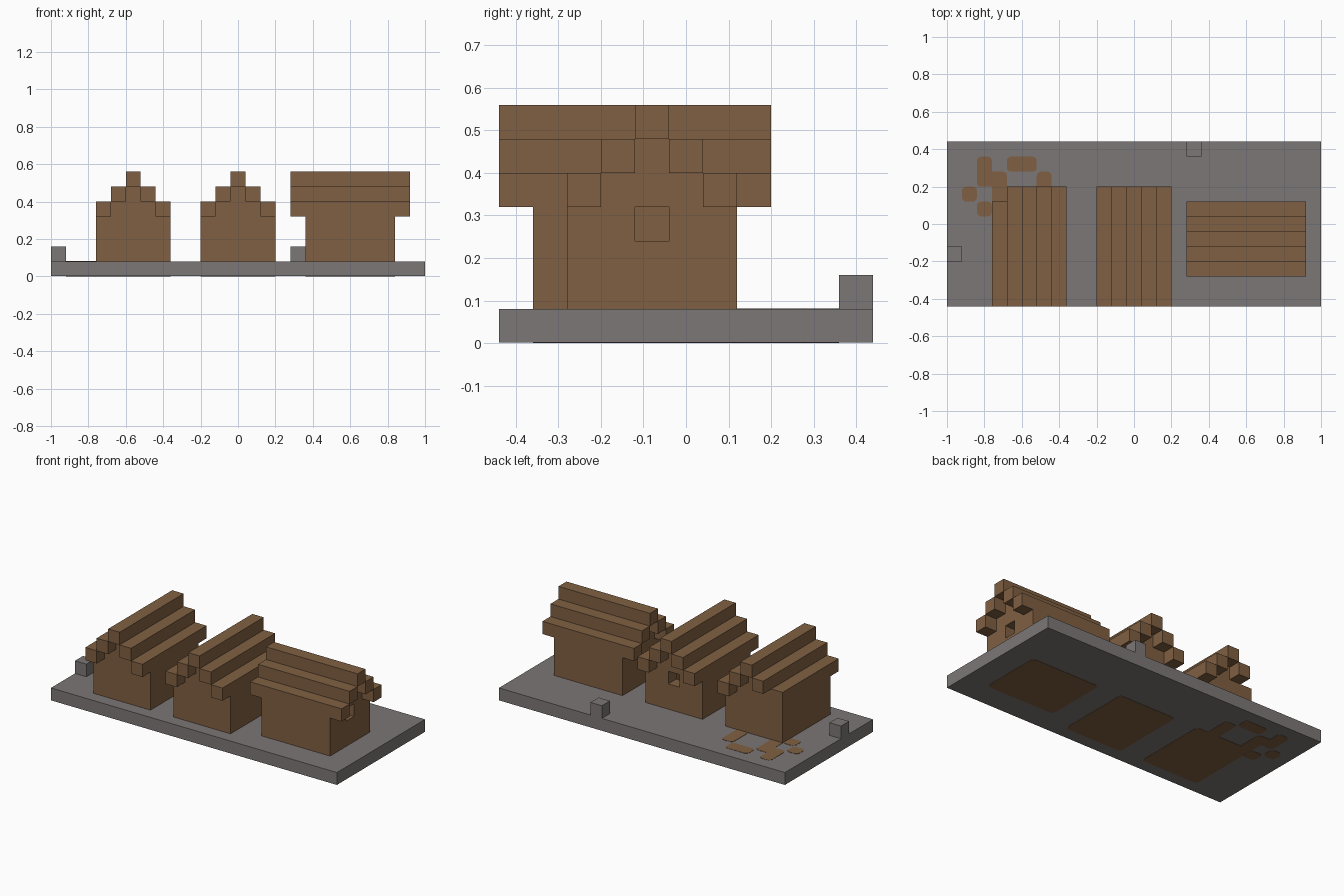
import bpy, bmesh
from mathutils import Vector

cube = bpy.data.objects.get("Cube")
if cube:
    bpy.data.objects.remove(cube, do_unlink=True)

U = 0.08                      # block size
ORIGIN = Vector((-1, -0.44, 0))


def material(name, color):
    m = bpy.data.materials.new(name)
    m.use_nodes = True
    m.diffuse_color = color
    m.node_tree.nodes["Principled BSDF"].inputs["Base Color"].default_value = color
    return m


WOOD = material("brown wood", (0.216, 0.117, 0.054, 1))
STONE = material("grey stone", (0.202, 0.184, 0.181, 1))


def block(bm, lo, hi):
    """Add a box between two corners given in block units."""
    lo, hi = Vector(lo), Vector(hi)
    verts = bmesh.ops.create_cube(bm, size=1)["verts"]
    for v in verts:
        v.co = ORIGIN + U * ((lo + hi) / 2 + v.co * (hi - lo))
    return verts


def finish(bm, name, mat):
    mesh = bpy.data.meshes.new(name)
    bm.to_mesh(mesh)
    bm.free()
    mesh.materials.append(mat)
    ob = bpy.data.objects.new(name, mesh)
    bpy.context.collection.objects.link(ob)
    return ob


def part(name, mat, boxes):
    bm = bmesh.new()
    for lo, hi in boxes:
        block(bm, lo, hi)
    return finish(bm, name, mat)


def patch(name, x0, y0, x1, y1):
    """Soft-cornered earth patch set through the whole ground slab."""
    bm = bmesh.new()
    block(bm, (x0, y0, 0), (x1, y1, 1.02))
    upright = [e for e in bm.edges
               if abs(e.verts[0].co.z - e.verts[1].co.z) > U / 2]
    bmesh.ops.bevel(bm, geom=upright, offset=0.28 * U, segments=3,
                    profile=0.5, affect='EDGES')
    return finish(bm, name, WOOD)


def house(name, x, y, along_x=False, window=None, broken=False):
    """Hollow house, five blocks wide, with a stepped overhanging roof.
    w runs across the gable, d along the ridge."""
    def turn(b):
        return tuple((x + p[1], y + p[0], p[2]) if along_x
                     else (x + p[0], y + p[1], p[2]) for p in b)

    # side walls and the two stepped gables
    walls = [((0, 1, 1), (1, 7, 4)), ((4, 1, 1), (5, 7, 4))]
    for d in (1, 6):
        if window == d:
            walls += [((1, d, 1), (4, d + 1, 3)), ((1, d, 3), (2, d + 1, 4)),
                      ((3, d, 3), (4, d + 1, 4))]
        else:
            walls.append(((1, d, 1), (4, d + 1, 4)))
        walls += [((1, d, 4), (4, d + 1, 5)), ((2, d, 5), (3, d + 1, 6))]
    part(name + "_walls", WOOD, [turn(b) for b in walls])

    # roof courses, rising from the eaves to the ridge
    roof = [((w, 0, z), (w + 1, 7 if broken and w == 0 else 8, z + 1))
            for w, z in zip(range(5), (4, 5, 6, 5, 4))]
    part(name + "_roof", WOOD, [turn(b) for b in roof])

    # earth floor
    a, b = turn(((0, 1, 0), (5, 7, 0)))
    patch(name + "_floor", a[0], a[1], b[0], b[1])


# ground slab and loose stones
part("ground_slab", STONE, [((0, 0, 0.02), (25, 11, 1))])
for i, (sx, sy) in enumerate([(0, 3), (16, 10)]):
    part(f"loose_stone_{i + 1}", STONE, [((sx, sy, 1), (sx + 1, sy + 1, 2))])

# houses
house("right_house", 3, 0, broken=True)
house("middle_house", 10, 0, window=6)
house("left_house", 16, 2, along_x=True, window=6)

# worn path behind the right house
PATH = [(2, 8, 3, 10), (2, 8, 4, 9), (3, 6, 4, 9), (4, 9, 6, 10),
        (6, 6, 7, 9), (1, 7, 2, 8), (2, 6, 3, 7)]
for i, p in enumerate(PATH):
    patch(f"path_patch_{i + 1}", *p)
